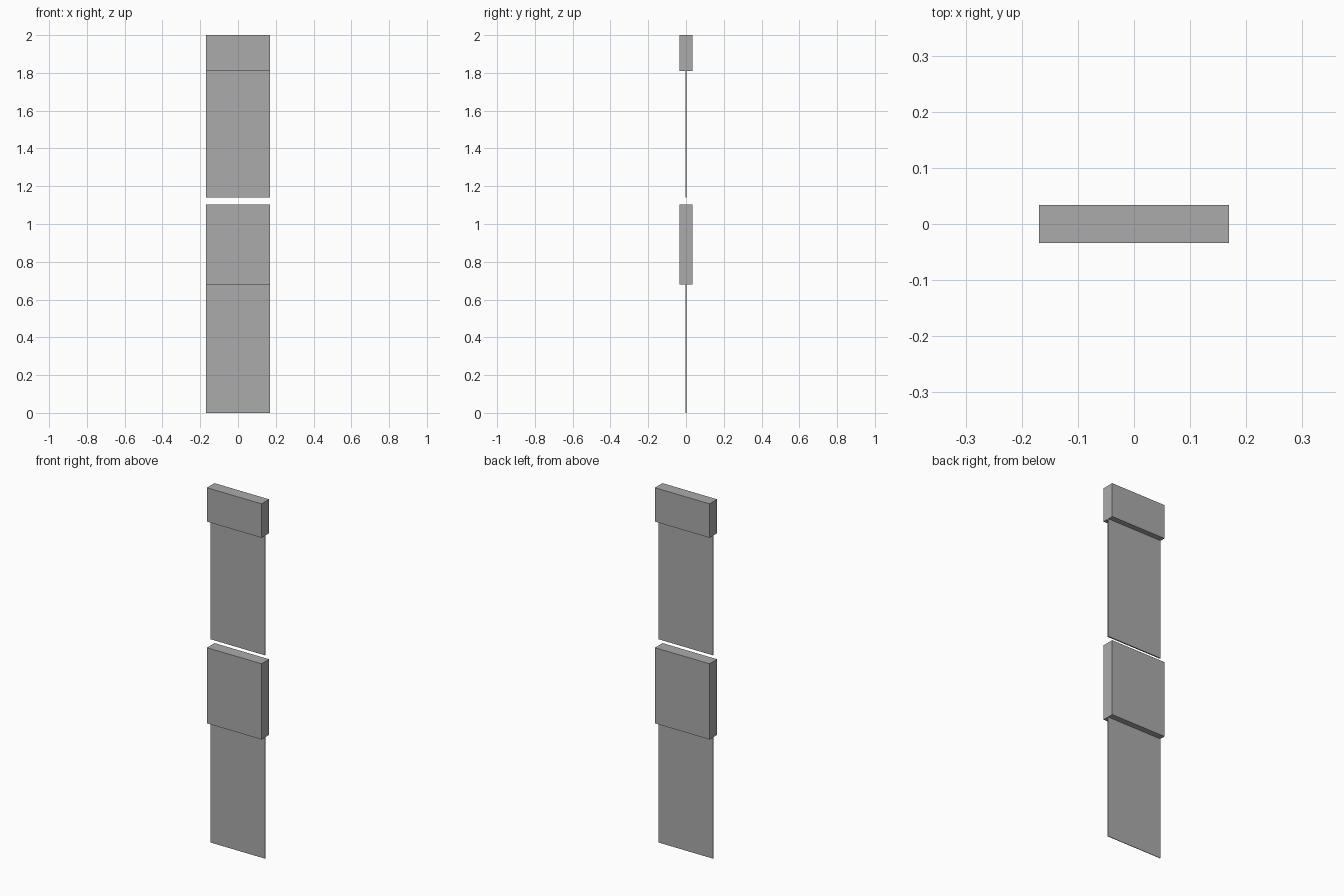
import bpy

cube = bpy.data.objects.get("Cube")
if cube:
    bpy.data.objects.remove(cube, do_unlink=True)

# Single plain grey
grey = bpy.data.materials.new("plain grey")
grey.use_nodes = True
colour = (0.41, 0.41, 0.41, 1)
grey.diffuse_color = colour
grey.node_tree.nodes["Principled BSDF"].inputs["Base Color"].default_value = colour

WIDTH = 0.338


def slab(name, bottom, top, depth):
    """Flat box spanning bottom to top, centred on the z axis."""
    bpy.ops.mesh.primitive_cube_add(size=1, location=(0, 0, (bottom + top) / 2))
    part = bpy.context.object
    part.name = name
    part.scale = (WIDTH, depth, top - bottom)
    bpy.ops.object.transform_apply(location=False, rotation=False, scale=True)
    part.data.materials.append(grey)


# Thick blocks, each with a thin sheet hanging below it
slab("upper_block", 1.81, 2.0, 0.067)
slab("upper_panel", 1.14, 1.81, 0.007)
slab("lower_block", 0.68, 1.104, 0.067)
slab("lower_panel", 0.0, 0.68, 0.003)
